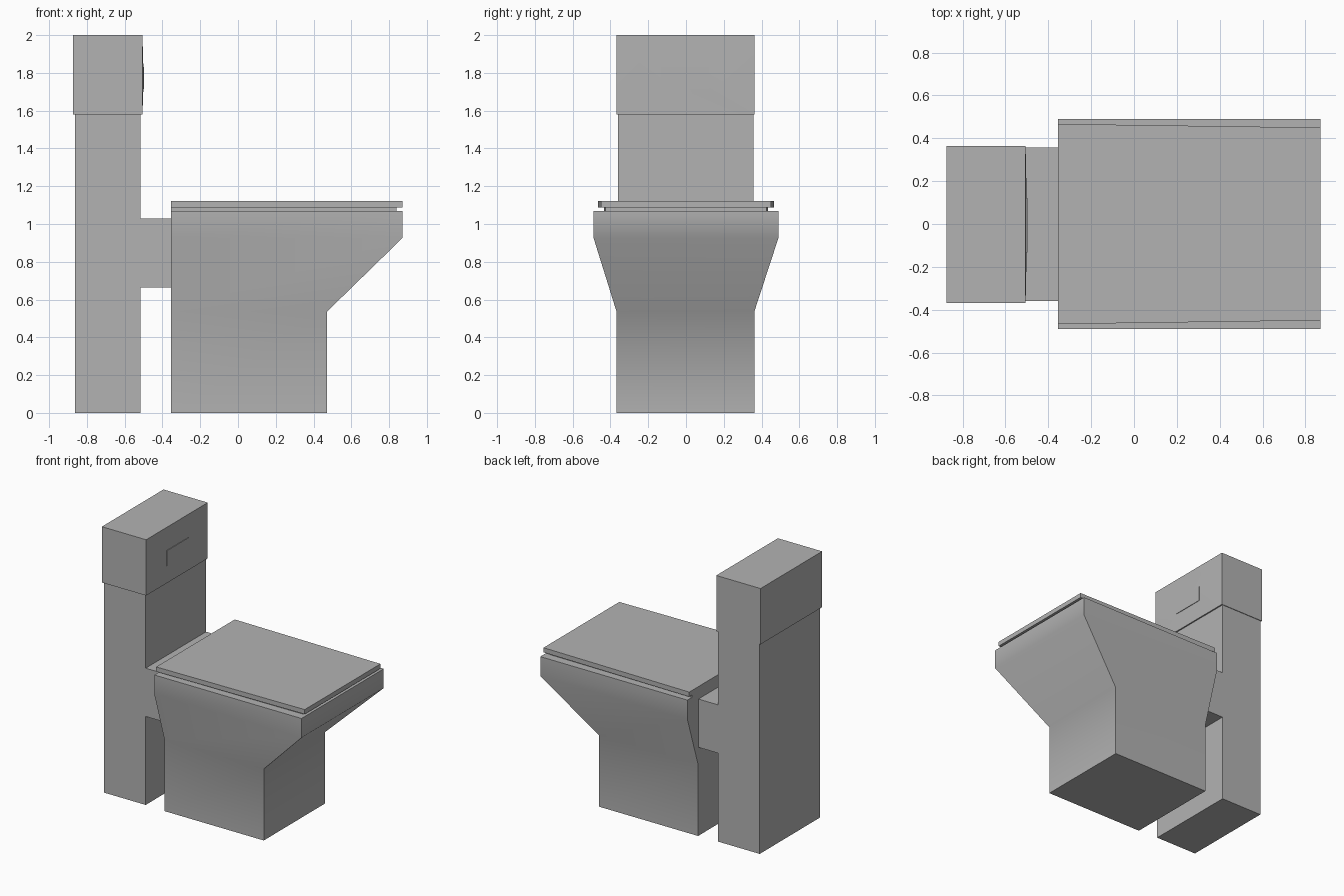
import bpy, bmesh, math

if "Cube" in bpy.data.objects:
    bpy.data.objects.remove(bpy.data.objects["Cube"])

GREY = bpy.data.materials.new("grey")
GREY.diffuse_color = (0.45, 0.45, 0.45, 1)
GREY.use_nodes = True
GREY.node_tree.nodes["Principled BSDF"].inputs["Base Color"].default_value = GREY.diffuse_color


def loft(name, rings):
    """Skin a stack of equal-length point rings, cap both ends, smooth soft kinks."""
    bm = bmesh.new()
    loops = [[bm.verts.new(p) for p in ring] for ring in rings]
    n = len(loops[0])
    for a, b in zip(loops, loops[1:]):
        for i in range(n):
            j = (i + 1) % n
            bm.faces.new((a[i], a[j], b[j], b[i]))
    bm.faces.new(loops[0][::-1])
    bm.faces.new(loops[-1])
    bmesh.ops.recalc_face_normals(bm, faces=bm.faces)
    mesh = bpy.data.meshes.new(name)
    bm.to_mesh(mesh)
    bm.free()
    mesh.materials.append(GREY)
    ob = bpy.data.objects.new(name, mesh)
    bpy.context.collection.objects.link(ob)
    bpy.ops.object.select_all(action='DESELECT')
    bpy.context.view_layer.objects.active = ob
    ob.select_set(True)
    bpy.ops.object.shade_smooth_by_angle(angle=math.radians(60))
    return ob


def level(z, x0, x1, back, front, c=0.0):
    """Horizontal four-sided ring with half widths at the back and front."""
    return [(x0, c - back, z), (x1, c - front, z), (x1, c + front, z), (x0, c + back, z)]


def upright(x, y0, y1, z0, z1):
    """Vertical rectangle facing along x."""
    return [(x, y0, z0), (x, y1, z0), (x, y1, z1), (x, y0, z1)]


# Cistern column with the connector to the bowl, one extruded profile
profile = [(-0.864, 0), (-0.516, 0), (-0.516, 0.665), (-0.354, 0.665),
           (-0.354, 1.028), (-0.516, 1.028), (-0.516, 1.58), (-0.864, 1.58)]
loft("cistern_column", [[(x, y, z) for x, z in profile] for y in (-0.36, 0.358)])

# Cistern head, its front bulging very slightly towards the raised flush button
head, button = (-0.369, 0.363, 1.58, 2.0), (-0.132, 0.122, 1.715, 1.83)
loft("cistern_head", [upright(-0.874, *head), upright(-0.506, *head),
                      upright(-0.501, *button)])
loft("flush_button", [upright(-0.504, *button), upright(-0.497, *button)])

# Bowl: straight foot flaring out to the rim
loft("bowl", [
    level(0.0, -0.354, 0.472, 0.365, 0.365, -0.003),
    level(0.537, -0.354, 0.472, 0.365, 0.365, -0.003),
    level(0.925, -0.354, 0.87, 0.489, 0.489),
    level(1.07, -0.354, 0.87, 0.489, 0.489),
])

# Recessed seat spacer and the slightly tapered lid
loft("seat_spacer", [level(z, -0.354, 0.84, 0.435, 0.425) for z in (1.07, 1.087)])
loft("lid", [level(z, -0.354, 0.87, 0.467, 0.45) for z in (1.087, 1.122)])
